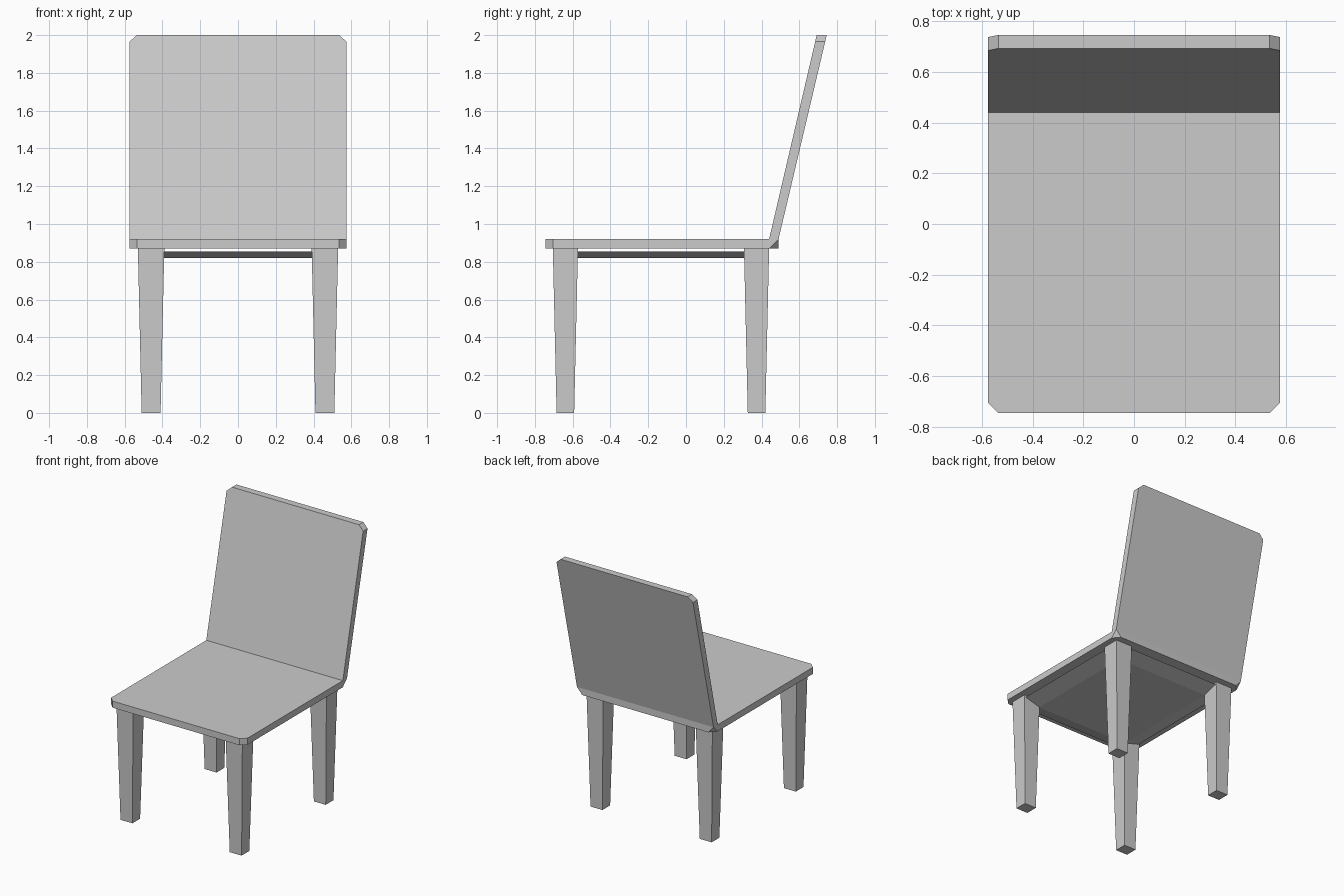
import bpy
import bmesh
from mathutils import Vector

if "Cube" in bpy.data.objects:
    bpy.data.objects.remove(bpy.data.objects["Cube"])


def finish(name, bm):
    bmesh.ops.recalc_face_normals(bm, faces=bm.faces[:])
    mesh = bpy.data.meshes.new(name)
    bm.to_mesh(mesh)
    bm.free()
    obj = bpy.data.objects.new(name, mesh)
    bpy.context.collection.objects.link(obj)
    return obj


def frustum(name, top, z_top, bottom, z_bottom):
    """Tapered block; top and bottom are (x0, x1, y0, y1)."""
    bm = bmesh.new()
    rings = []
    for (x0, x1, y0, y1), z in ((bottom, z_bottom), (top, z_top)):
        rings.append([bm.verts.new((x, y, z)) for x, y in
                      ((x0, y0), (x1, y0), (x1, y1), (x0, y1))])
    for ring in rings:
        bm.faces.new(ring)
    for i in range(4):
        j = (i + 1) % 4
        bm.faces.new((rings[0][i], rings[0][j], rings[1][j], rings[1][i]))
    return finish(name, bm)


def cut_corner(bm, point, normal):
    """Slice off a corner and cap the opening."""
    geom = bm.verts[:] + bm.edges[:] + bm.faces[:]
    bmesh.ops.bisect_plane(bm, geom=geom, dist=1e-5, plane_co=Vector(point),
                           plane_no=Vector(normal).normalized(), clear_outer=True)
    bmesh.ops.holes_fill(bm, edges=[e for e in bm.edges if e.is_boundary], sides=0)


# Seat and leaning back: one bent side profile extruded across the width
W = 0.575
profile = [(-0.745, 0.87), (0.49, 0.87), (0.49, 0.92), (0.745, 2.0),
           (0.692, 2.0), (0.44, 0.92), (-0.745, 0.92)]
bm = bmesh.new()
face = bm.faces.new([bm.verts.new((-W, y, z)) for y, z in profile])
ext = bmesh.ops.extrude_face_region(bm, geom=[face], use_keep_orig=True)
bmesh.ops.translate(bm, vec=(2 * W, 0, 0),
                    verts=[g for g in ext["geom"] if isinstance(g, bmesh.types.BMVert)])
bmesh.ops.recalc_face_normals(bm, faces=bm.faces[:])

# Clipped corners: seat front, seat rear underside, top of the back
for s in (-1, 1):
    cut_corner(bm, (s * W, -0.705, 0.9), (s * 0.04, -0.04, 0))
    cut_corner(bm, (s * W, 0.44, 0.87), (s / 0.044, 1 / 0.05, -1 / 0.0499))
    cut_corner(bm, (s * W, 0.7, 1.965), (s * 0.035, 0, 0.04))
finish("seat_and_back", bm)

# Four tapered legs
for side, s in (("left", -1), ("right", 1)):
    for end, top_y, bot_y in (("front", (-0.705, -0.572), (-0.685, -0.592)),
                              ("back", (0.307, 0.44), (0.327, 0.42))):
        frustum(f"{end}_{side}_leg",
                (s * 0.53, s * 0.39, *top_y), 0.87,
                (s * 0.51, s * 0.41, *bot_y), 0.0)

# Shallow dished panel under the seat, carried by the legs
frustum("under_seat_panel",
        (-0.52, 0.52, -0.695, 0.43), 0.855,
        (-0.393, 0.393, -0.575, 0.31), 0.82)
